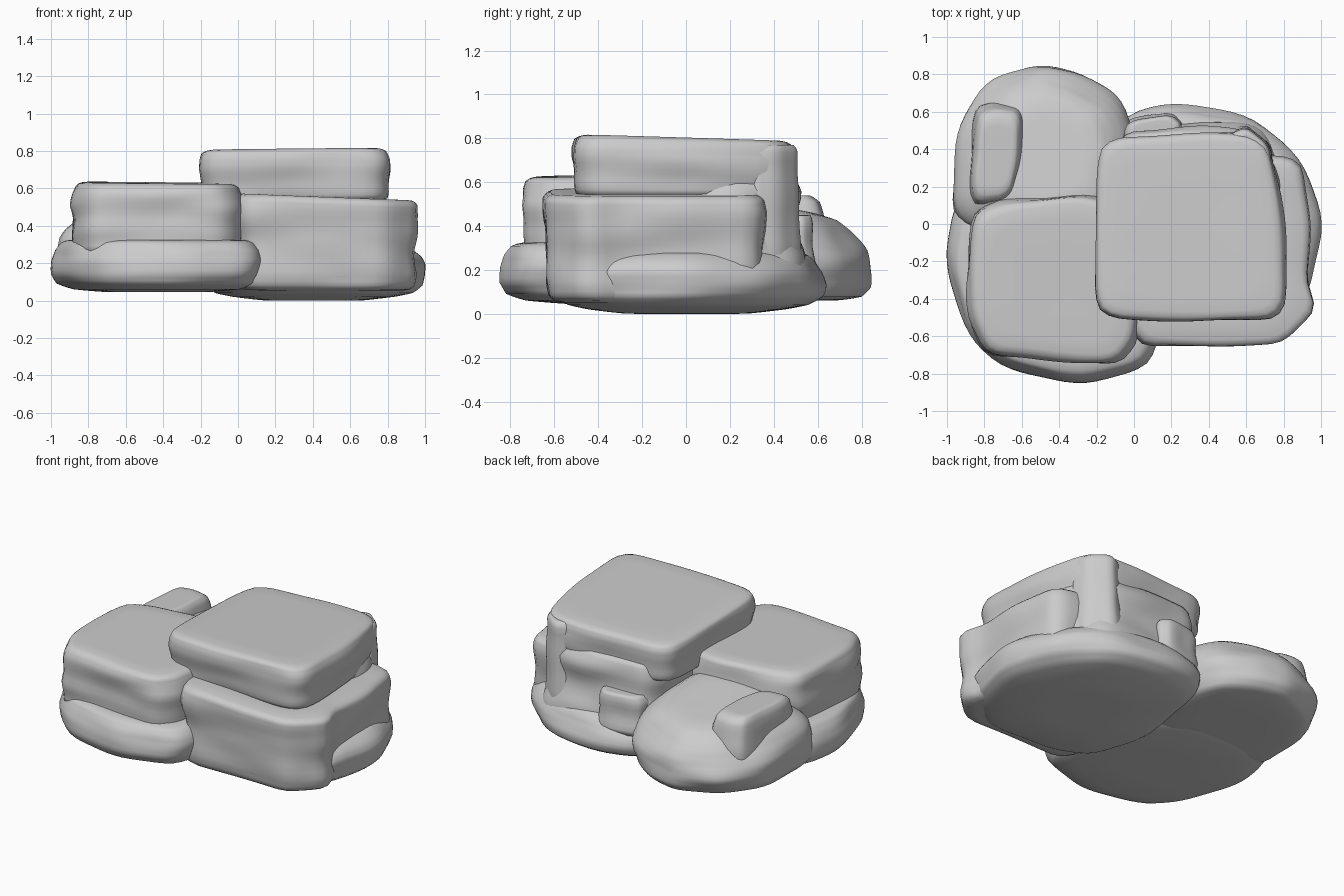
import bpy, bmesh
from mathutils import Vector, noise


def soften(points, cut, rounds=2):
    """Round the corners of a closed outline by repeated corner cutting."""
    for _ in range(rounds):
        out = []
        for i, p in enumerate(points):
            q = points[(i + 1) % len(points)]
            out += [p.lerp(q, cut), q.lerp(p, cut)]
        points = out
    return points


def resample(points, n):
    """Spread n points evenly along a closed outline."""
    loop = points + [points[0]]
    seg = [(b - a).length for a, b in zip(loop, loop[1:])]
    out, i, start = [], 0, 0.0
    for k in range(n):
        d = sum(seg) * k / n
        while d > start + seg[i]:
            start += seg[i]
            i += 1
        out.append(loop[i].lerp(loop[i + 1], (d - start) / seg[i]))
    return out


def rock(name, outline, profile, tilt=(0, 0), cut=0.17, rough=0.03, seed=0):
    """Loft a plan outline through (height, scale) rings; tilt slopes the top."""
    n = 64
    ring2d = resample(soften([Vector(p) for p in outline], cut), n)
    xs, ys = [p.x for p in ring2d], [p.y for p in ring2d]
    c = Vector(((min(xs) + max(xs)) / 2, (min(ys) + max(ys)) / 2))
    z0, z1 = profile[0][0], profile[-1][0]
    # Fill in between rings so the sides can carry surface noise
    rings = []
    for (za, sa), (zb, sb) in zip(profile, profile[1:]):
        rings += [(za + (zb - za) * t / 3, sa + (sb - sa) * t / 3) for t in range(3)]
    rings.append(profile[-1])
    rings = [(z0, 0.3)] + rings + [(z1, rings[-1][1] * f) for f in (0.8, 0.5, 0.2)]
    bm = bmesh.new()
    loops = []
    for z, s in rings:
        row = []
        for p in ring2d:
            q = c + (p - c) * s
            lean = (z - z0) / (z1 - z0)
            h = z + lean * (tilt[0] * (q.x - c.x) + tilt[1] * (q.y - c.y))
            v = Vector((q.x, q.y, h))
            # Stretched noise gives layered stone faces
            k = noise.noise(Vector((v.x * 2.5 + seed, v.y * 2.5, v.z * 8)))
            v += (q - c).normalized().to_3d() * k * rough * min(1, s)
            row.append(bm.verts.new(v))
        loops.append(row)
    for a, b in zip(loops, loops[1:]):
        for i in range(n):
            j = (i + 1) % n
            bm.faces.new((a[i], a[j], b[j], b[i]))
    bm.faces.new(loops[0])
    bm.faces.new(loops[-1])
    bmesh.ops.recalc_face_normals(bm, faces=bm.faces)
    mesh = bpy.data.meshes.new(name)
    bm.to_mesh(mesh)
    bm.free()
    ob = bpy.data.objects.new(name, mesh)
    bpy.context.collection.objects.link(ob)
    smooth = ob.modifiers.new("smooth", "SMOOTH")
    smooth.factor, smooth.iterations = 0.5, 2
    for poly in mesh.polygons:
        poly.use_smooth = True
    return ob


# Broad right-hand foundation stone with a dished underside
rock("right_base",
     [(-0.22, -0.1), (-0.1, -0.48), (0.2, -0.62), (0.7, -0.62), (0.93, -0.4), (1.02, 0.0),
      (0.88, 0.36), (0.62, 0.58), (0.2, 0.64), (-0.08, 0.56)],
     [(0.0, 0.45), (0.02, 0.72), (0.04, 0.88), (0.08, 0.98), (0.13, 1.0), (0.19, 0.99),
      (0.235, 0.95), (0.28, 0.86)], seed=1)

# Tall block in the right middle
rock("right_middle_block",
     [(-0.03, -0.65), (0.55, -0.65), (0.8, -0.65), (0.98, -0.46), (0.92, -0.3),
      (0.94, 0.0), (0.9, 0.36), (0.4, 0.38), (-0.05, 0.33)],
     [(0.05, 0.88), (0.08, 0.95), (0.15, 0.97), (0.29, 0.965), (0.38, 0.985), (0.48, 1.0),
      (0.53, 0.985), (0.555, 0.93)], tilt=(-0.04, 0.0), cut=0.13, rough=0.02, seed=4)

# Stone behind, holding up the rear of the top slab
rock("right_rear_block",
     [(-0.18, -0.2), (0.75, -0.2), (0.83, 0.2), (0.66, 0.51), (0.25, 0.53), (-0.12, 0.51)],
     [(0.12, 1.08), (0.25, 1.04), (0.33, 1.0), (0.45, 0.97), (0.56, 0.96), (0.64, 0.9)],
     rough=0.04, seed=7)

# Ridge at the rear right corner
rock("rear_corner_ridge",
     [(0.5, 0.3), (0.74, 0.3), (0.72, 0.42), (0.6, 0.52), (0.5, 0.48)],
     [(0.2, 1.15), (0.4, 1.05), (0.6, 1.0), (0.74, 0.97), (0.77, 0.8)], rough=0.02, seed=9)

# Square slab on top
rock("top_slab",
     [(-0.21, -0.44), (-0.1, -0.51), (0.75, -0.52), (0.82, -0.42), (0.8, 0.1),
      (0.72, 0.43), (0.6, 0.5), (-0.08, 0.47), (-0.19, 0.41)],
     [(0.53, 0.95), (0.58, 0.97), (0.63, 0.98), (0.7, 1.0), (0.75, 0.995),
      (0.785, 0.97), (0.8, 0.91)], tilt=(0.01, -0.03), cut=0.15, rough=0.02, seed=11)

# Low slab under the front left
rock("left_base",
     [(-1.01, -0.2), (-0.88, -0.6), (-0.7, -0.77), (-0.3, -0.86), (0.06, -0.77),
      (0.13, -0.62), (0.1, 0.0), (-0.3, 0.3), (-0.8, 0.3), (-0.96, 0.1)],
     [(0.045, 0.5), (0.06, 0.8), (0.09, 0.95), (0.14, 1.0), (0.21, 1.0),
      (0.27, 0.97), (0.31, 0.92), (0.325, 0.85)], seed=15)

# Front left block, slightly narrower at the top
rock("left_front_block",
     [(-0.9, -0.5), (-0.8, -0.71), (-0.4, -0.73), (-0.08, -0.75), (0.03, -0.62),
      (0.03, 0.1), (-0.3, 0.17), (-0.7, 0.13), (-0.87, 0.05)],
     [(0.24, 0.97), (0.32, 0.97), (0.4, 0.99), (0.5, 1.0), (0.57, 0.985),
      (0.61, 0.955), (0.63, 0.89)], tilt=(-0.01, 0.01), cut=0.15, seed=19)

# Rounded boulder at the back left
rock("back_left_boulder",
     [(-0.97, 0.0), (-0.94, 0.48), (-0.78, 0.75), (-0.5, 0.87), (-0.3, 0.81),
      (-0.08, 0.67), (0.02, 0.4), (-0.05, -0.05), (-0.5, -0.15)],
     [(0.06, 0.7), (0.08, 0.9), (0.13, 0.98), (0.2, 1.0), (0.27, 0.99),
      (0.33, 0.95), (0.38, 0.88), (0.43, 0.78), (0.47, 0.65), (0.485, 0.5)],
     tilt=(0.05, -0.14), rough=0.04, seed=23)

# Small upright stones
rock("left_upright_stone",
     [(-0.88, 0.1), (-0.85, 0.6), (-0.74, 0.63), (-0.6, 0.6), (-0.6, 0.35), (-0.66, 0.12)],
     [(0.2, 1.12), (0.35, 1.08), (0.46, 1.0), (0.51, 0.94), (0.54, 0.8)],
     rough=0.02, seed=29)
rock("rear_chip_stone",
     [(-0.06, 0.4), (-0.04, 0.55), (0.2, 0.59), (0.27, 0.53), (0.2, 0.4)],
     [(0.2, 1.1), (0.3, 1.05), (0.4, 1.0), (0.45, 0.85)], rough=0.02, seed=31)
